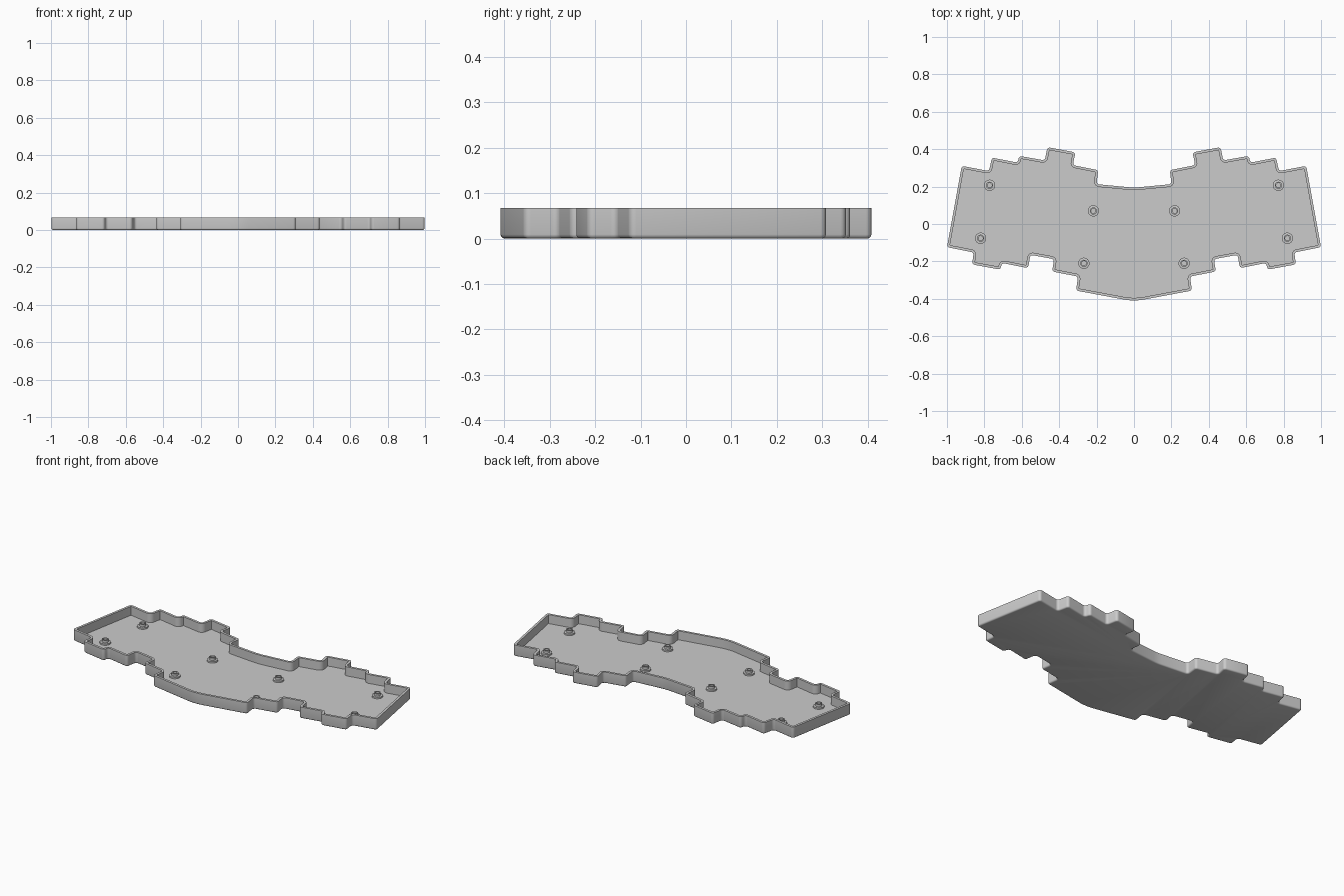
import bpy, bmesh, math
from mathutils import Vector

cube = bpy.data.objects.get("Cube")
if cube:
    bpy.data.objects.remove(cube, do_unlink=True)

HEIGHT, FLOOR, WALL = 0.067, 0.014, 0.014

grey = bpy.data.materials.new("plain grey")
grey.use_nodes = True
colour = (0.6, 0.6, 0.6, 1)
grey.diffuse_color = colour
grey.node_tree.nodes["Principled BSDF"].inputs["Base Color"].default_value = colour

# Right half of the stepped outline, from the back middle round to the front middle
HALF = [(0, .194), (.2, .213), (.192, .288), (.327, .315), (.313, .383), (.463, .411),
        (.477, .34), (.613, .364), (.623, .328), (.76, .355), (.775, .283), (.921, .311),
        (1.0, -.124), (.857, -.152), (.866, -.216), (.714, -.244), (.706, -.208),
        (.566, -.236), (.554, -.165), (.427, -.188), (.438, -.254), (.299, -.281),
        (.31, -.356), (0, -.414)]


def rounded(points, radius, soft_radius):
    """Replace each corner by a short arc; shallow corners get a wide arc."""
    result = []
    count = len(points)
    for i, p in enumerate(points):
        a = (points[i - 1] - p).normalized()
        b = (points[(i + 1) % count] - p).normalized()
        turn = math.pi - a.angle(b)
        r = soft_radius if turn < math.radians(30) else radius
        reach = r * math.tan(turn / 2)
        centre = p + (a + b).normalized() * (r / math.cos(turn / 2))
        start, end = p + a * reach - centre, p + b * reach - centre
        for k in range(6):
            t = k / 5
            d = (start * math.sin((1 - t) * turn) + end * math.sin(t * turn)) / math.sin(turn)
            result.append(centre + d)
    return result


def finish(bm, name):
    bmesh.ops.recalc_face_normals(bm, faces=bm.faces)
    mesh = bpy.data.meshes.new(name)
    bm.to_mesh(mesh)
    bm.free()
    mesh.materials.append(grey)
    obj = bpy.data.objects.new(name, mesh)
    bpy.context.collection.objects.link(obj)
    bpy.ops.object.select_all(action='DESELECT')
    obj.select_set(True)
    bpy.context.view_layer.objects.active = obj
    bpy.ops.object.shade_smooth_by_angle(angle=math.radians(35))
    return obj


# Tray: extruded outline, softened bottom edge, hollowed from the top
right = [Vector(p) for p in HALF]
left = [Vector((-x, y)) for x, y in reversed(HALF[1:-1])]
outline = rounded(right + left, 0.015, 0.3)
bm = bmesh.new()
base = bm.faces.new([bm.verts.new((p.x, p.y, 0)) for p in outline])
top = bmesh.ops.extrude_face_region(bm, geom=[base], use_keep_orig=True)
bmesh.ops.translate(bm, vec=(0, 0, HEIGHT),
                    verts=[g for g in top["geom"] if isinstance(g, bmesh.types.BMVert)])
bmesh.ops.recalc_face_normals(bm, faces=bm.faces)
bottom_edges = [e for e in bm.edges if all(v.co.z < 0.001 for v in e.verts)]
bmesh.ops.bevel(bm, geom=bottom_edges, offset=0.009, segments=3, profile=0.5, affect='EDGES')
lid = max(bm.faces, key=lambda f: f.calc_center_median().z)
bmesh.ops.inset_region(bm, faces=[lid], thickness=WALL, use_even_offset=True)
for v in lid.verts:
    v.co.z = HEIGHT
well = bmesh.ops.extrude_face_region(bm, geom=[lid])
bmesh.ops.translate(bm, vec=(0, 0, FLOOR - HEIGHT),
                    verts=[g for g in well["geom"] if isinstance(g, bmesh.types.BMVert)])
if lid.is_valid:
    bmesh.ops.delete(bm, geom=[lid], context='FACES_ONLY')
finish(bm, "tray")


# Stepped hollow mounting post, turned from a (radius, height) profile
def post(name, x, y):
    profile = [(.030, 0), (.030, .009), (.019, .010), (.019, .024), (.012, .024), (.012, .001), (0, .001)]
    bm = bmesh.new()
    verts = [bm.verts.new((r, 0, z)) for r, z in profile]
    edges = [bm.edges.new(pair) for pair in zip(verts, verts[1:])]
    bmesh.ops.spin(bm, geom=verts + edges, cent=(0, 0, 0), axis=(0, 0, 1),
                   angle=math.tau, steps=32)
    bmesh.ops.remove_doubles(bm, verts=bm.verts, dist=1e-4)
    obj = finish(bm, name)
    obj.location = (x, y, FLOOR)


spots = {"outer_back": (.772, .207), "inner_back": (.217, .07),
         "outer_front": (.82, -.076), "inner_front": (.268, -.21)}
for place, (x, y) in spots.items():
    post("left_" + place + "_post", x, y)
    post("right_" + place + "_post", -x, y)
